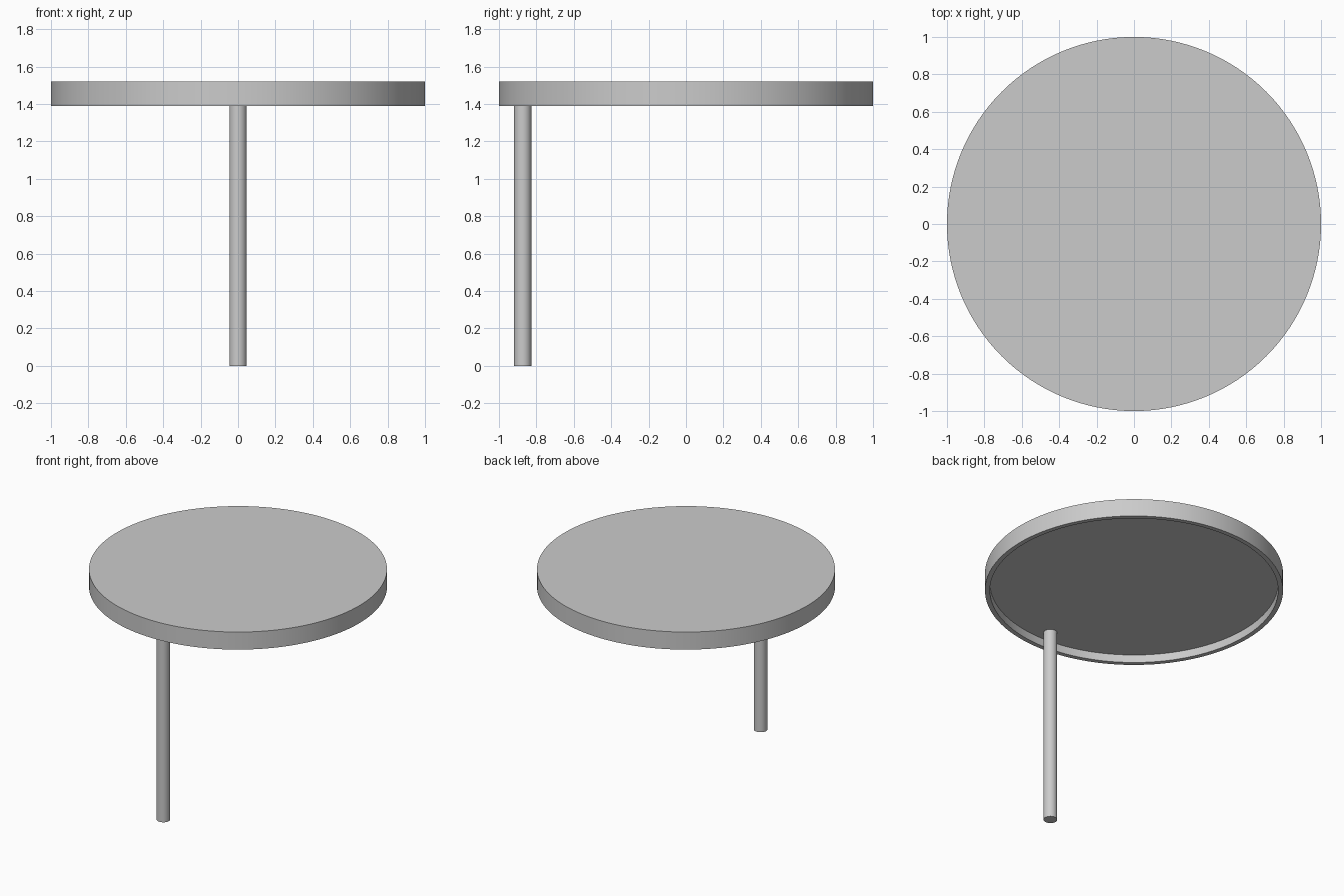
import bpy
import bmesh
import math

cube = bpy.data.objects.get("Cube")
if cube:
    bpy.data.objects.remove(cube, do_unlink=True)

grey = bpy.data.materials.new("light grey")
grey.use_nodes = True
colour = (0.6, 0.6, 0.6, 1)
grey.diffuse_color = colour
grey.node_tree.nodes["Principled BSDF"].inputs["Base Color"].default_value = colour


def turned(name, profile, sides, location):
    """Revolve a (radius, height) profile about z, capping both ends."""
    bm = bmesh.new()
    rings = []
    for r, z in profile:
        angles = [2 * math.pi * i / sides for i in range(sides)]
        rings.append([bm.verts.new((r * math.cos(a), r * math.sin(a), z)) for a in angles])
    for low, high in zip(rings, rings[1:]):
        for i in range(sides):
            j = (i + 1) % sides
            bm.faces.new((low[i], low[j], high[j], high[i]))
    bm.faces.new(rings[0])
    bm.faces.new(rings[-1])
    bmesh.ops.recalc_face_normals(bm, faces=bm.faces)
    mesh = bpy.data.meshes.new(name)
    bm.to_mesh(mesh)
    bm.free()
    mesh.materials.append(grey)
    obj = bpy.data.objects.new(name, mesh)
    bpy.context.collection.objects.link(obj)
    obj.location = location
    bpy.ops.object.select_all(action='DESELECT')
    obj.select_set(True)
    bpy.context.view_layer.objects.active = obj
    bpy.ops.object.shade_smooth_by_angle(angle=math.radians(35))
    return obj


# Round top with a shallow recess under it, inside a thin rim
bottom, recess, top = 1.39, 1.448, 1.52
turned("table_top", [(0.967, recess), (0.967, bottom), (1, bottom), (1, top)], 128, (0, 0, 0))

# Single round leg at the front, reaching up into the recess
turned("front_leg", [(0.046, 0), (0.046, recess)], 48, (0, -0.873, 0))
